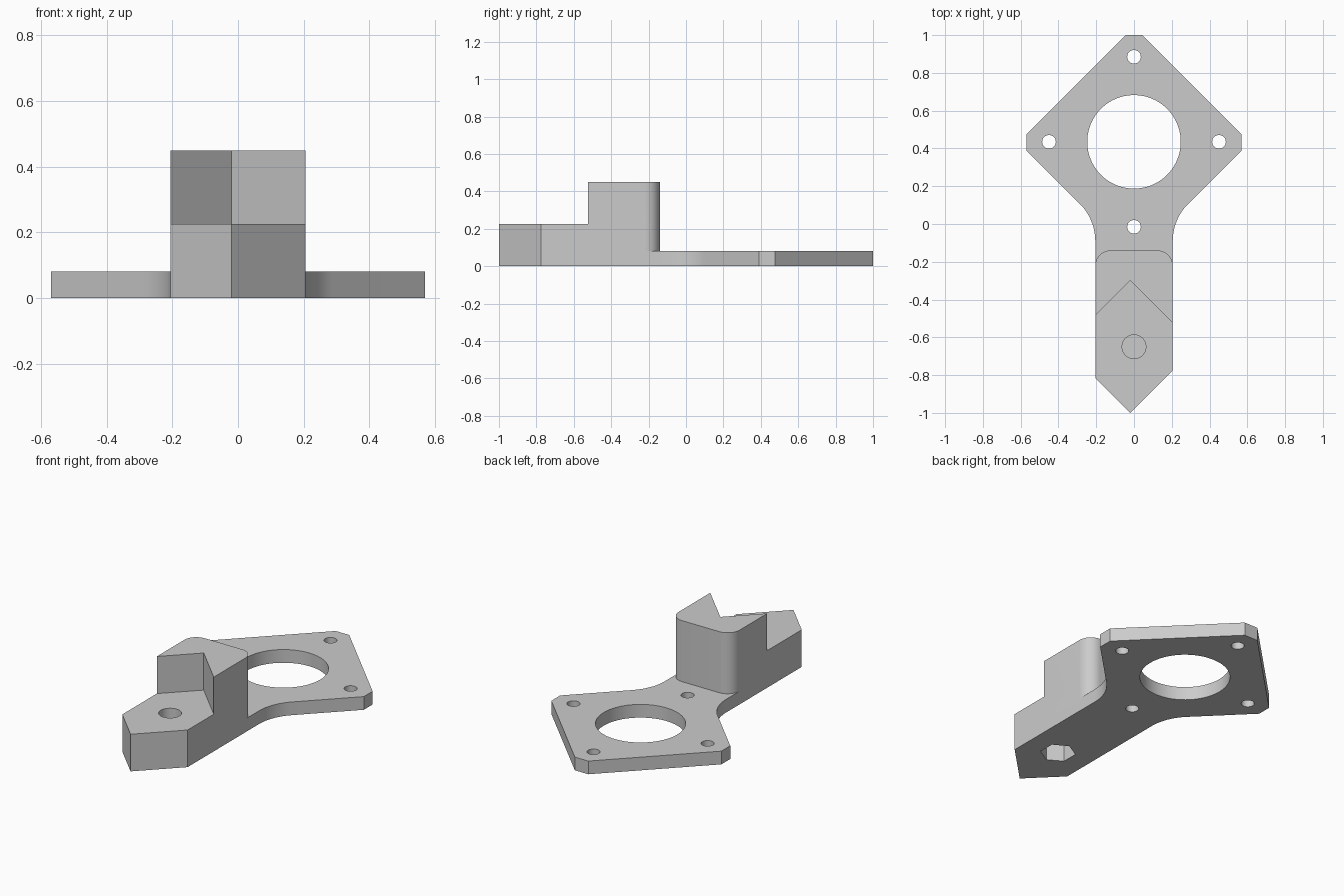
import bpy
import bmesh
from math import sin, cos, pi, radians

cube = bpy.data.objects.get("Cube")
if cube:
    bpy.data.objects.remove(cube, do_unlink=True)

grey = bpy.data.materials.new("light grey")
grey.use_nodes = True
grey.diffuse_color = (0.6, 0.6, 0.6, 1)
grey.node_tree.nodes["Principled BSDF"].inputs["Base Color"].default_value = grey.diffuse_color


def arc(cx, cy, r, start, end, steps):
    """Points on an arc, angles in degrees."""
    angles = [radians(start + (end - start) * i / steps) for i in range(steps + 1)]
    return [(cx + r * cos(a), cy + r * sin(a)) for a in angles]


def prism(name, outline, z0, z1):
    """Extrude a flat outline from z0 up to z1."""
    bm = bmesh.new()
    face = bm.faces.new([bm.verts.new((x, y, z0)) for x, y in outline])
    top = bmesh.ops.extrude_face_region(bm, geom=[face])["geom"]
    for v in top:
        if isinstance(v, bmesh.types.BMVert):
            v.co.z = z1
    bmesh.ops.recalc_face_normals(bm, faces=bm.faces)
    mesh = bpy.data.meshes.new(name)
    bm.to_mesh(mesh)
    bm.free()
    mesh.materials.append(grey)
    obj = bpy.data.objects.new(name, mesh)
    bpy.context.scene.collection.objects.link(obj)
    return obj


def cylinder(name, x, y, r, z0, z1, sides=48, turn=0):
    return prism(name, arc(x, y, r, turn, turn + 360, sides)[:-1], z0, z1)


def combine(target, tool, operation):
    """Apply a boolean and discard the tool."""
    tool.hide_render = True
    mod = target.modifiers.new("boolean", 'BOOLEAN')
    mod.operation, mod.object, mod.solver = operation, tool, 'EXACT'
    bpy.context.view_layer.update()
    deps = bpy.context.evaluated_depsgraph_get()
    mesh = bpy.data.meshes.new_from_object(target.evaluated_get(deps))
    target.modifiers.clear()
    target.data = mesh
    bpy.data.objects.remove(tool, do_unlink=True)


# Shared dimensions
half_w = 0.205
tip_x = -0.02
plate_h, step_h, block_h = 0.08, 0.225, 0.45
ring_y = 0.435
pointed_end = [(half_w, -0.775), (tip_x, -1.0), (-half_w, -0.815)]

# Diamond plate with clipped corners, flowing into the arm
right = [(0.045, 1.0), (0.57, 0.475), (0.57, 0.39)]
right += arc(half_w + 0.28, -0.091, 0.28, 135, 180, 14)
left = [(-x, y) for x, y in reversed(right)]
bracket = prism("mounting_bracket", right + pointed_end + left, 0, plate_h)

# Raised arm with rounded back corners
r = 0.08
back = arc(r - half_w, -0.14 - r, r, 180, 90, 10) + arc(half_w - r, -0.14 - r, r, 90, 0, 10)
combine(bracket, prism("raised_arm", back + pointed_end, 0.02, block_h), 'UNION')

# V-shaped step in the arm
notch = [(tip_x, -0.3), (0.48, -0.8), (0.48, -1.2), (-0.52, -1.2), (-0.52, -0.8)]
combine(bracket, prism("step_cutter", notch, step_h, 0.6), 'DIFFERENCE')

# Central opening and four screw holes
combine(bracket, cylinder("opening", 0, ring_y, 0.2475, -0.1, 0.2, 96), 'DIFFERENCE')
for i in range(4):
    a = i * pi / 2
    hole = cylinder("screw_hole", 0.45 * cos(a), ring_y + 0.45 * sin(a), 0.036, -0.1, 0.2, 32)
    combine(bracket, hole, 'DIFFERENCE')

# Bolt hole above, hexagonal nut pocket below, thin web between
combine(bracket, cylinder("bolt_hole", 0, -0.65, 0.063, 0.13, 0.4), 'DIFFERENCE')
combine(bracket, cylinder("nut_pocket", 0, -0.65, 0.097, -0.1, 0.12, 6, 30), 'DIFFERENCE')

# Smooth the curved walls, keep corners crisp
bpy.ops.object.select_all(action='DESELECT')
bracket.select_set(True)
bpy.context.view_layer.objects.active = bracket
bpy.ops.object.shade_smooth_by_angle(angle=radians(30))
